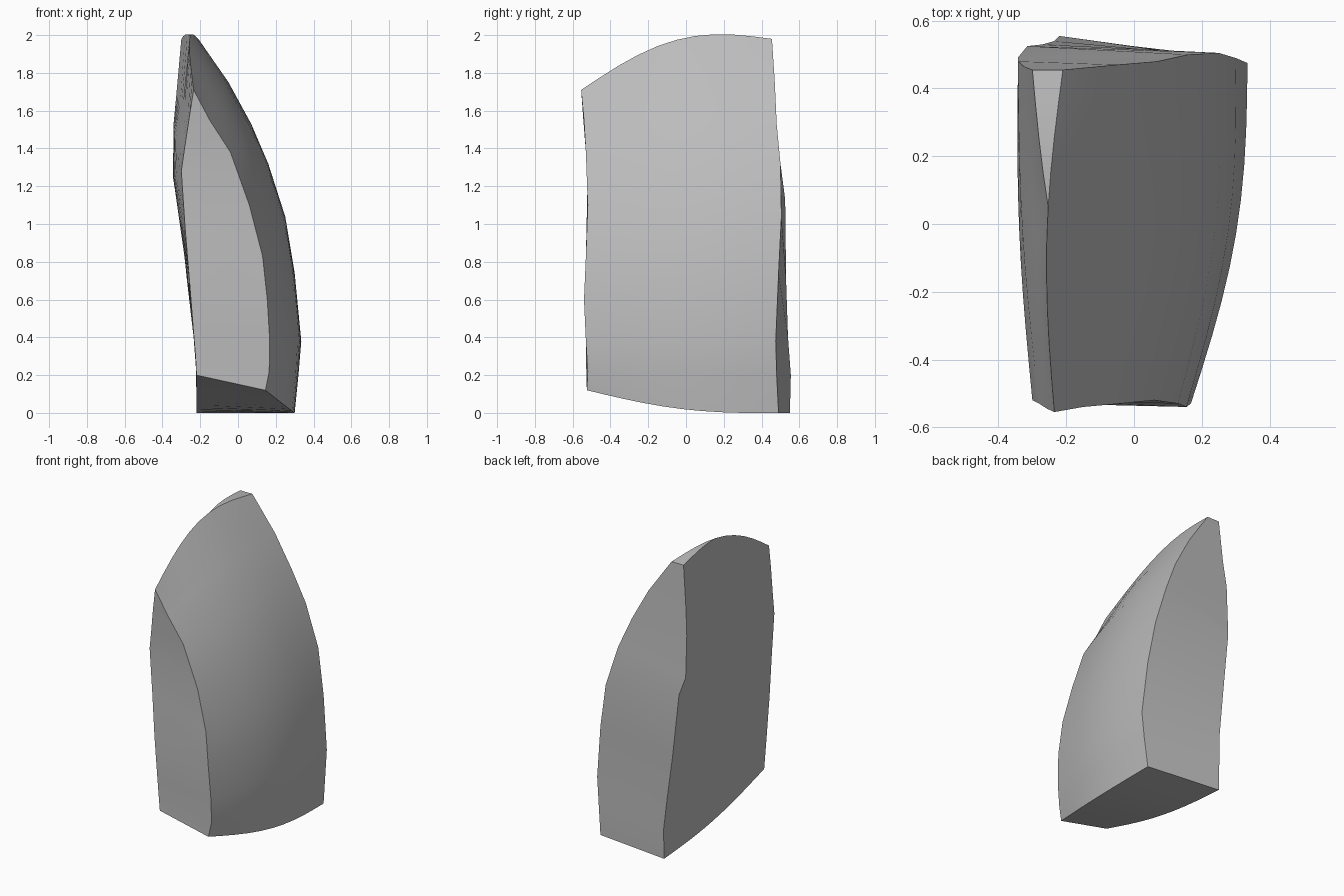
import bpy
import bmesh
from math import pi, sin, radians
from mathutils import Vector

cube = bpy.data.objects.get("Cube")
if cube:
    bpy.data.objects.remove(cube, do_unlink=True)

# Four corner edges of the shard, each listed from top to bottom
front_outer = [(-.235, -.555, 1.71), (-.15, -.54, 1.55), (-.04, -.53, 1.38),
               (.06, -.52, 1.1), (.13, -.53, .83), (.155, -.54, .6),
               (.168, -.53, .38), (.165, -.52, .22), (.145, -.525, .12)]
back_outer = [(-.21, .455, 1.98), (-.05, .47, 1.75), (.07, .48, 1.53),
              (.16, .5, 1.32), (.25, .505, 1.04), (.3, .49, .74),
              (.335, .475, .38), (.32, .48, .2), (.3, .49, 0)]
front_inner = [(-.235, -.555, 1.71), (-.257, -.545, 1.57), (-.28, -.53, 1.42),
               (-.3, -.52, 1.28), (-.28, -.52, .98), (-.257, -.53, .7),
               (-.235, -.53, .42), (-.225, -.53, .3), (-.22, -.525, .2)]
back_inner = [(-.3, .45, 1.98), (-.325, .465, 1.7), (-.342, .48, 1.52),
              (-.342, .492, 1.24), (-.315, .525, 1.13), (-.27, .53, .7),
              (-.235, .54, .4), (-.22, .555, .2), (-.22, .55, 0)]

COLUMNS = 10
LAST_ROW = len(front_outer) - 1
TOP_BULGE = Vector((-.035, 0, .13))


def outer_bulge(row):
    """Outward swell of the curved face on one row."""
    if row == 0:
        return TOP_BULGE
    if row == 1:
        return Vector((.02, 0, .06))
    return Vector((.05, 0, -.04 if row == LAST_ROW else 0))


def inner_bulge(row):
    """Slight swell of the flatter face on one row."""
    return Vector((-.018 if row in (2, 3, 4) else 0, 0, -.04 if row == LAST_ROW else 0))


def strip(front, back, bulge):
    """Points running from the front edge to the back edge."""
    return [Vector(front).lerp(Vector(back), c / COLUMNS) + bulge * sin(pi * c / COLUMNS)
            for c in range(COLUMNS + 1)]


def build_shard(name, material):
    bm = bmesh.new()
    rings = []
    for row in range(LAST_ROW + 1):
        outer = strip(front_outer[row], back_outer[row], outer_bulge(row))
        if row == 0:
            # The two faces share a ridge that opens into a small wedge at the back
            inner = [p - Vector((.09 * max(0, c / COLUMNS - .6) / .4, 0, 0))
                     for c, p in enumerate(outer)]
        else:
            inner = strip(front_inner[row], back_inner[row], inner_bulge(row))
        rings.append([bm.verts.new(p) for p in outer + inner[::-1]])

    # Walls
    size = len(rings[0])
    for upper, lower in zip(rings, rings[1:]):
        for i in range(size):
            j = (i + 1) % size
            bm.faces.new((upper[i], upper[j], lower[j], lower[i]))

    # Top wedge and underside
    for ring in (rings[0], rings[-1]):
        for i in range(COLUMNS):
            bm.faces.new((ring[i], ring[i + 1], ring[size - 2 - i], ring[size - 1 - i]))

    bmesh.ops.remove_doubles(bm, verts=bm.verts[:], dist=.0005)
    bmesh.ops.recalc_face_normals(bm, faces=bm.faces[:])
    mesh = bpy.data.meshes.new(name)
    bm.to_mesh(mesh)
    bm.free()
    mesh.materials.append(material)
    shard = bpy.data.objects.new(name, mesh)
    bpy.context.collection.objects.link(shard)
    return shard


# Stone colour
stone = bpy.data.materials.new("stone_grey")
stone.use_nodes = True
stone_colour = (.5, .5, .5, 1)
stone.diffuse_color = stone_colour
stone.node_tree.nodes["Principled BSDF"].inputs["Base Color"].default_value = stone_colour

# Curved rock shard with soft faces and crisp edges
rock_shard = build_shard("rock_shard", stone)
bpy.ops.object.select_all(action="DESELECT")
rock_shard.select_set(True)
bpy.context.view_layer.objects.active = rock_shard
bpy.ops.object.shade_smooth_by_angle(angle=radians(28))
